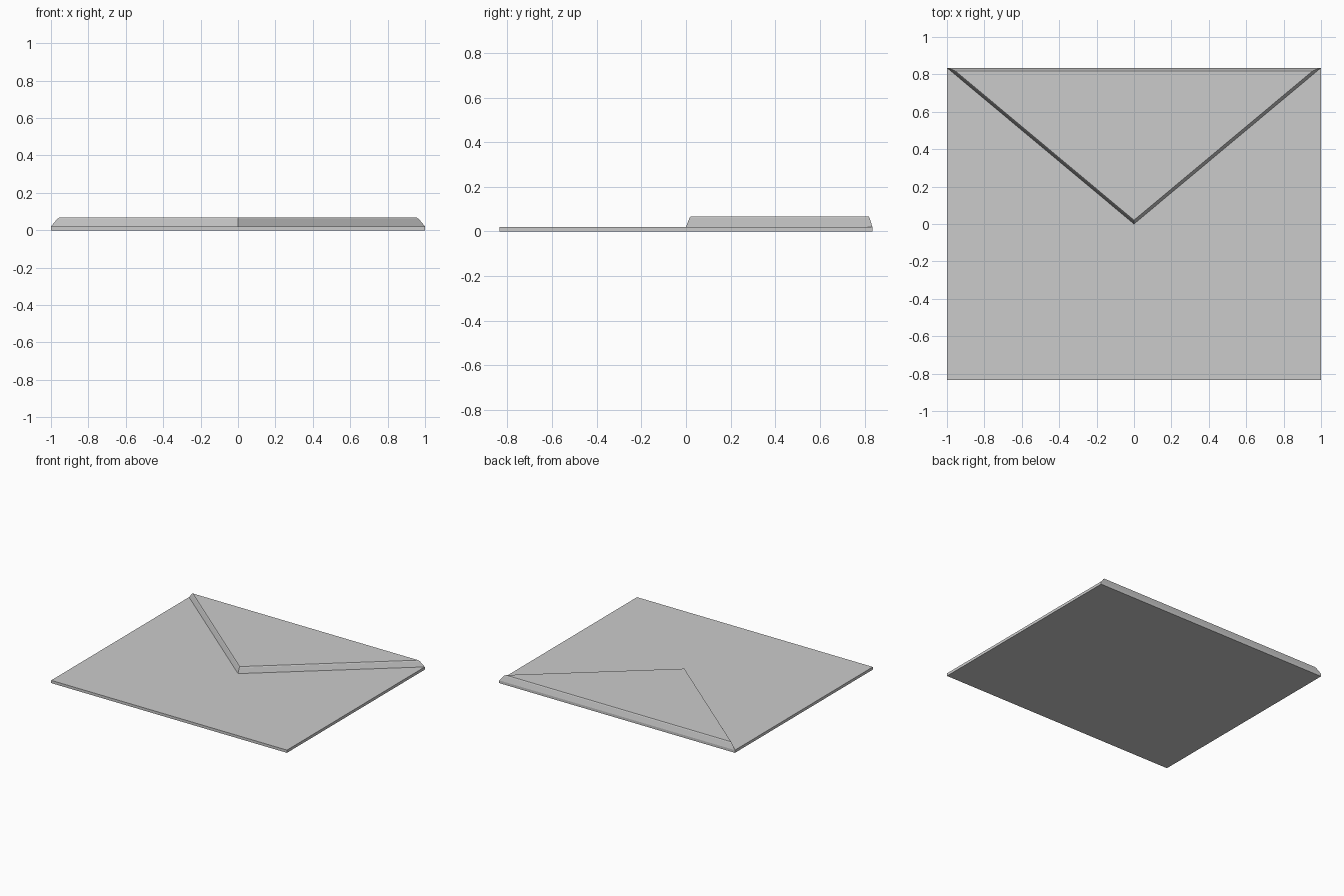
import bpy, bmesh
from math import sqrt

if "Cube" in bpy.data.objects:
    bpy.data.objects.remove(bpy.data.objects["Cube"])

HALF_W, HALF_D, BASE_H = 1.0, 0.835, 0.021


def loft(name, rings):
    """Closed solid through equal-sized rings of points, bottom to top."""
    bm = bmesh.new()
    loops = [[bm.verts.new(p) for p in ring] for ring in rings]
    n = len(loops[0])
    bm.faces.new(loops[0][::-1])
    bm.faces.new(loops[-1])
    for a, b in zip(loops, loops[1:]):
        for i in range(n):
            j = (i + 1) % n
            bm.faces.new((a[i], a[j], b[j], b[i]))
    bmesh.ops.recalc_face_normals(bm, faces=bm.faces)
    mesh = bpy.data.meshes.new(name)
    bm.to_mesh(mesh)
    bm.free()
    obj = bpy.data.objects.new(name, mesh)
    bpy.context.collection.objects.link(obj)
    return obj


def rectangle(z):
    return [(-HALF_W, -HALF_D, z), (HALF_W, -HALF_D, z),
            (HALF_W, HALF_D, z), (-HALF_W, HALF_D, z)]


def triangle(z, inset):
    """Flap outline at height z, every edge moved inward by inset."""
    w, d = HALF_W, HALF_D
    slant = sqrt(w * w + d * d)
    tip = inset * slant / w
    back = d - inset
    half = (back - tip) * w / d
    return [(0, tip, z), (half, back, z), (-half, back, z)]


# Thin envelope body
loft("envelope_body", [rectangle(0), rectangle(BASE_H)])

# Triangular flap with sloped sides and a small edge chamfer
profile = [(BASE_H, 0.0), (0.024, 0.001), (0.060, 0.012), (0.067, 0.016)]
loft("envelope_flap", [triangle(z, inset) for z, inset in profile])
